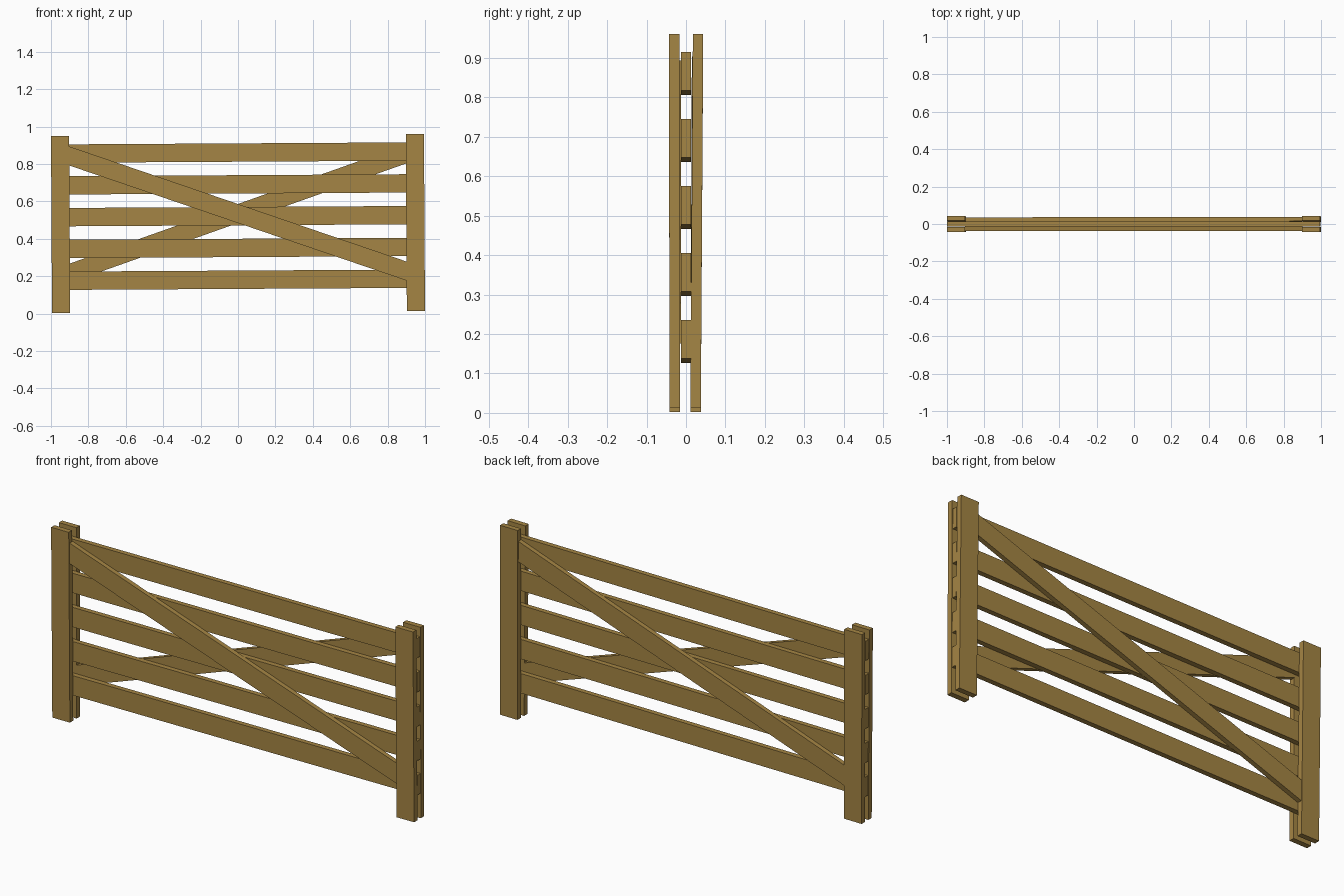
import bpy
from mathutils import Matrix, Vector

if "Cube" in bpy.data.objects:
    bpy.data.objects.remove(bpy.data.objects["Cube"])

wood = bpy.data.materials.new("wood")
wood.diffuse_color = (0.376, 0.235, 0.058, 1)
wood.use_nodes = True
wood.node_tree.nodes["Principled BSDF"].inputs["Base Color"].default_value = wood.diffuse_color

# The whole gate leans very slightly: right end raised
PIVOT = Vector((0, 0, 0.4815))
LEAN = Matrix.Translation(PIVOT) @ Matrix.Rotation(-0.0058, 4, 'Y') @ Matrix.Translation(-PIVOT)


def board(name, outline, y0, y1, tilt=0.0):
    """Extrude an x-z outline from y0 to y1; tilt shifts y with height."""
    n = len(outline)
    verts = [LEAN @ Vector((x, y + tilt * z, z)) for y in (y0, y1) for x, z in outline]
    faces = [tuple(range(n)), tuple(reversed(range(n, 2 * n)))]
    faces += [(i, i + n, (i + 1) % n + n, (i + 1) % n) for i in range(n)]
    mesh = bpy.data.meshes.new(name)
    mesh.from_pydata(verts, [], faces)
    mesh.materials.append(wood)
    obj = bpy.data.objects.new(name, mesh)
    bpy.context.collection.objects.link(obj)


def rect(x0, x1, z0, z1):
    return [(x0, z0), (x1, z0), (x1, z1), (x0, z1)]


# Five horizontal rails
for i in range(5):
    z = 0.132 + 0.17 * i
    board(f"rail_{i + 1}", rect(-0.996, 0.996, z, z + 0.098), -0.013, 0.0125)

# Paired end posts sandwiching the rails
for side, x in (("left", -0.997), ("right", 0.9)):
    span = rect(x, x + 0.097, 0.008, 0.955)
    board(f"front_post_{side}", span, -0.0418, -0.0152, -0.0015)
    board(f"back_post_{side}", span, 0.0112, 0.0375, 0.0065)

# Crossed diagonal braces, one on each face
brace = [(-0.9, 0.797), (0.9, 0.171), (0.9, 0.273), (-0.9, 0.899)]
board("front_brace", brace, -0.0365, -0.0125)
board("back_brace", [(-x, z) for x, z in reversed(brace)], 0.0112, 0.0345, 0.004)
